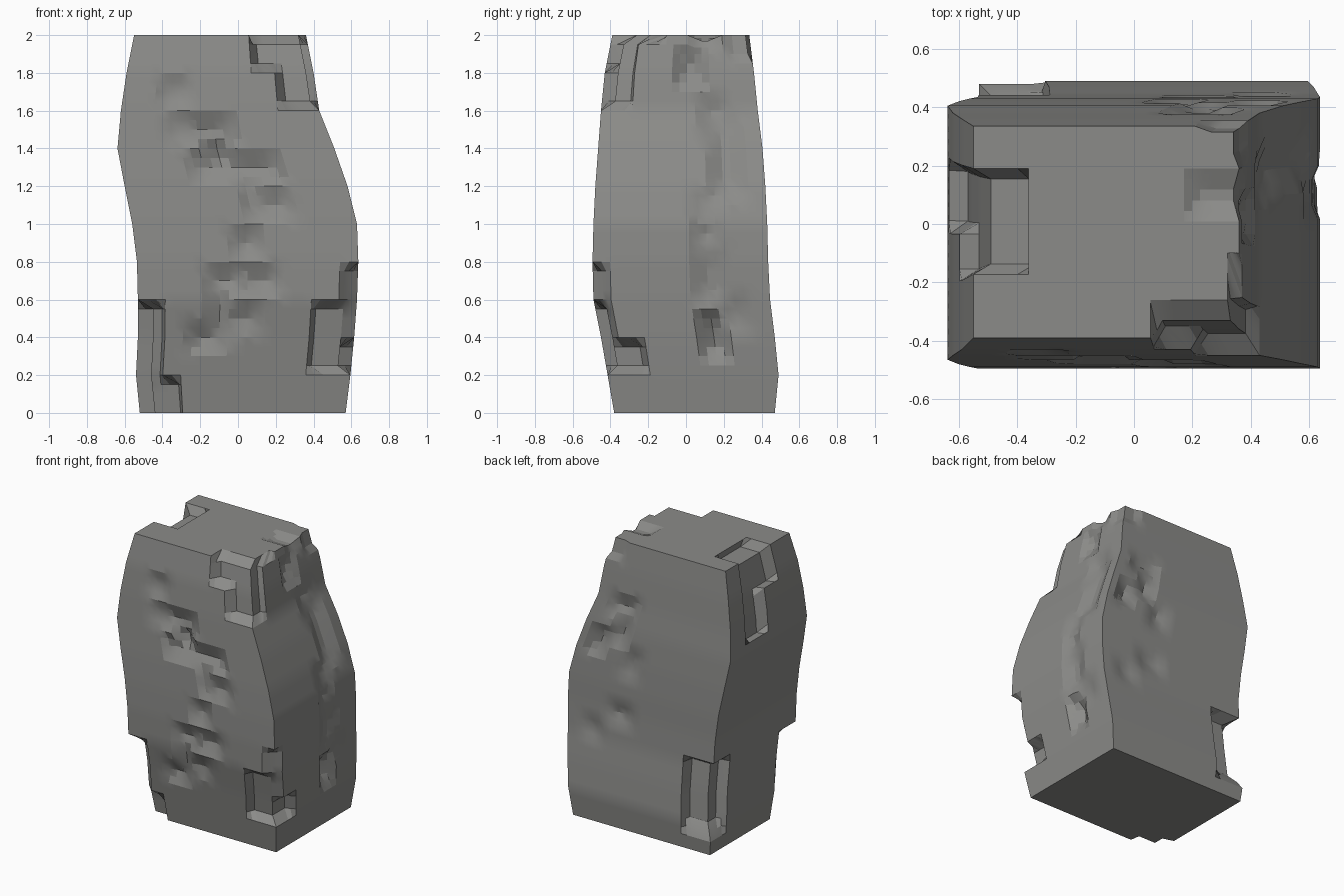
import bpy, bmesh, math
from mathutils import Vector

if "Cube" in bpy.data.objects:
    bpy.data.objects.remove(bpy.data.objects["Cube"])

# Silhouette every 0.2 in height
LEFT = [-.52, -.54, -.53, -.53, -.535, -.56, -.60, -.638, -.62, -.59, -.55]
RIGHT = [.57, .595, .615, .63, .637, .63, .58, .51, .43, .40, .36]
FRONT = [-.38, -.415, -.45, -.49, -.495, -.49, -.48, -.465, -.45, -.43, -.39]
BACK = [.47, .49, .47, .445, .435, .43, .42, .405, .38, .36, .335]
HX, HY, STEP, FAR = 0.6, 0.5, 0.05, 9


def at(table, z):
    t = min(max(z / 0.2, 0), 9.999)
    i = int(t)
    return table[i] + (table[i + 1] - table[i]) * (t - i)


def to_grid(v, lo_table, hi_table, half, z):
    """Real coordinate to the nearest line of the straight-sided block."""
    if abs(v) > 2:
        return v
    lo, hi = at(lo_table, z), at(hi_table, z)
    return round(((v - lo) / (hi - lo) * 2 - 1) * half / STEP) * STEP


dents = []


def dent(x0, x1, y0, y1, z0, z1, push, w=(.1, .1, .05)):
    """Chip of stone: surface in this box is pushed in, sloping over w."""
    zm = (max(z0, 0) + min(z1, 2)) / 2
    lo = (to_grid(x0, LEFT, RIGHT, HX, zm), to_grid(y0, FRONT, BACK, HY, zm), z0)
    hi = (to_grid(x1, LEFT, RIGHT, HX, zm), to_grid(y1, FRONT, BACK, HY, zm), z1)
    dents.append((lo, hi, Vector(push), w))


# Large chips on the corners
dent(.07, FAR, -FAR, -.25, 1.8, FAR, (-.04, .07, 0))
dent(.07, FAR, -FAR, -.12, 1.95, FAR, (-.04, .13, 0), (.05, .15, .05))
dent(.20, FAR, -FAR, -.28, 1.6, FAR, (-.04, .07, 0))
dent(.38, FAR, -FAR, -.38, .2, .6, (-.07, .06, 0))
dent(.53, FAR, -FAR, -.22, .2, .4, (-.07, .06, 0))
dent(.53, FAR, -FAR, -.39, .55, .8, (-.05, .05, 0))
dent(-FAR, -.40, -FAR, -.25, -FAR, .6, (.08, .06, 0))
dent(-FAR, -.30, -FAR, -.25, -FAR, .2, (.08, .07, 0))
dent(-FAR, -.29, .28, FAR, .13, .65, (.08, -.08, 0))
# Chip on the top of the left side
dent(-FAR, -.37, -.17, .19, 1.75, FAR, (.06, 0, -.06), (.05, .05, .05))
dent(-FAR, -.55, -.02, .19, 1.45, FAR, (.06, 0, -.06), (.05, .05, .05))
# Small chips on the top right edge
dent(.20, FAR, .2, FAR, 1.85, FAR, (-.02, -.02, 0))
dent(.16, FAR, 0, .2, 1.9, FAR, (-.02, 0, -.03), (.1, .1, .1))

# Cracks: (across from, to, height from, to, depth)
W = (.1, .1, .1)
for a, b, z0, z1, d in [(-.42, -.22, 1.6, 1.8, .03), (-.42, -.2, 1.4, 1.6, .03),
                        (-.3, 0, 1.4, 1.6, .045), (-.22, -.02, 1.25, 1.5, .08),
                        (-.27, .12, 1.2, 1.4, .045), (-.05, .27, 1.2, 1.4, .045),
                        (-.02, .17, 1.0, 1.3, .045), (.08, .32, 1.0, 1.2, .035),
                        (-.07, .14, .8, 1.0, .045), (-.18, .06, .6, .8, .045),
                        (.02, .25, .6, .8, .04), (-.08, .14, .4, .6, .035),
                        (-.18, .02, .35, .7, .035), (-.3, -.06, .3, .5, .045)]:
    dent(a, b, -FAR, 0, z0, z1, (0, d, 0), W)
for a, b, z0, z1, d in [(-.08, .12, 1.7, 1.95, .05), (.05, .25, 1.4, 1.7, .03),
                        (.1, .3, 1.1, 1.6, .04), (0, .2, 1.0, 1.2, .03),
                        (0, .2, .85, 1.05, .04), (.0, .26, .55, .9, .035),
                        (.05, .22, .27, .55, .08), (.15, .35, .4, .65, .025)]:
    dent(.05, FAR, a, b, z0, z1, (-d, 0, 0), W)
for a, b, z0, z1, d in [(.1, .34, 1.45, 1.65, .035), (.3, .52, 1.15, 1.4, .045),
                        (.12, .32, 1.25, 1.5, .04), (.05, .25, 1.05, 1.3, .03),
                        (.1, .32, .7, .9, .03), (.32, .52, .55, .75, .025)]:
    dent(a, b, 0, FAR, z0, z1, (0, -d, 0), W)

# Rock pillar: gridded block, bent to the silhouette, then chipped
bm = bmesh.new()
bmesh.ops.create_cube(bm, size=1)
for v in bm.verts:
    v.co = (v.co.x * 2 * HX, v.co.y * 2 * HY, v.co.z * 2 + 1)
for axis, lo, hi in ((0, -HX, HX), (1, -HY, HY), (2, 0, 2)):
    for i in range(1, round((hi - lo) / STEP)):
        co, no = Vector(), Vector()
        co[axis], no[axis] = lo + i * STEP, 1
        bmesh.ops.bisect_plane(bm, geom=bm.verts[:] + bm.edges[:] + bm.faces[:],
                               plane_co=co, plane_no=no)
for v in bm.verts:
    p = v.co.copy()
    shift = Vector()
    for lo, hi, push, w in dents:
        f = min(min(p[k] - lo[k], hi[k] - p[k]) / w[k] for k in range(3))
        s = push * min(max(f, 0), 1)
        for k in range(3):
            if abs(s[k]) > abs(shift[k]):
                shift[k] = s[k]
    l, r, f, b = (at(t, p.z) for t in (LEFT, RIGHT, FRONT, BACK))
    v.co = Vector((l + (p.x / HX + 1) / 2 * (r - l),
                   f + (p.y / HY + 1) / 2 * (b - f), p.z)) + shift
bmesh.ops.recalc_face_normals(bm, faces=bm.faces[:])

mesh = bpy.data.meshes.new("rock_pillar")
bm.to_mesh(mesh)
bm.free()
rock = bpy.data.objects.new("rock_pillar", mesh)
bpy.context.collection.objects.link(rock)
stone = bpy.data.materials.new("grey stone")
stone.diffuse_color = (0.26, 0.26, 0.25, 1)
stone.use_nodes = True
stone.node_tree.nodes["Principled BSDF"].inputs["Base Color"].default_value = stone.diffuse_color
mesh.materials.append(stone)
bpy.context.view_layer.objects.active = rock
rock.select_set(True)
bpy.ops.object.shade_smooth_by_angle(angle=math.radians(18))
